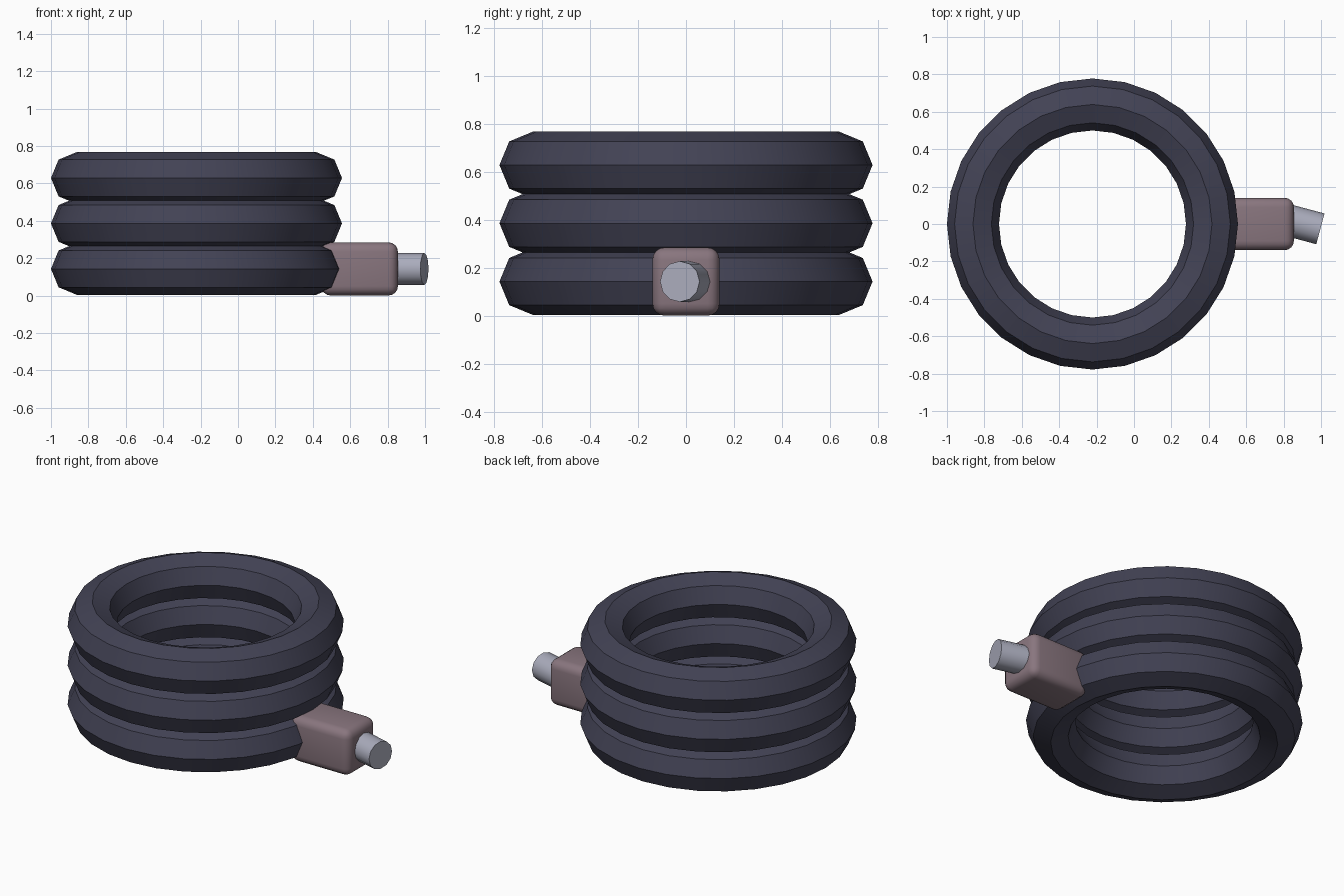
import bpy
import math

cube = bpy.data.objects.get("Cube")
if cube:
    bpy.data.objects.remove(cube, do_unlink=True)


def material(name, color):
    m = bpy.data.materials.new(name)
    m.use_nodes = True
    m.diffuse_color = (*color, 1)
    m.node_tree.nodes["Principled BSDF"].inputs["Base Color"].default_value = (*color, 1)
    return m


def finish(name, mat):
    obj = bpy.context.object
    obj.name = name
    obj.data.materials.append(mat)
    bpy.ops.object.shade_smooth_by_angle(angle=math.radians(35))
    return obj


rubber = material("dark slate", (0.055, 0.055, 0.09))
mauve = material("dusty mauve", (0.25, 0.18, 0.21))
steel = material("pale steel", (0.40, 0.41, 0.50))

COIL_X = -0.222
AXIS_Z = 0.143

# Stacked coil rings with an eight-sided section
for i, level in enumerate(("lower", "middle", "upper")):
    bpy.ops.mesh.primitive_torus_add(
        major_segments=28, minor_segments=8, major_radius=0.639, minor_radius=0.139,
        location=(COIL_X, 0, AXIS_Z + i * 0.243))
    finish(level + "_coil", rubber)

# Rounded connector body set into the lower coil
bpy.ops.mesh.primitive_cube_add(size=1, location=(0.65, 0, AXIS_Z))
body = bpy.context.object
body.scale = (0.41, 0.28, 0.284)
bpy.ops.object.transform_apply(location=False, rotation=False, scale=True)
bevel = body.modifiers.new("rounded edges", "BEVEL")
bevel.width = 0.05
bevel.segments = 4
bpy.ops.object.modifier_apply(modifier=bevel.name)
finish("connector_body", mauve)

# Twelve-sided tip pointing along x, flats facing up and sideways
bpy.ops.mesh.primitive_cylinder_add(vertices=12, radius=0.085, depth=0.2,
                                    location=(0.9, 0, AXIS_Z))
tip = bpy.context.object
tip.rotation_euler = (math.radians(15), math.radians(90), 0)
finish("connector_tip", steel)
